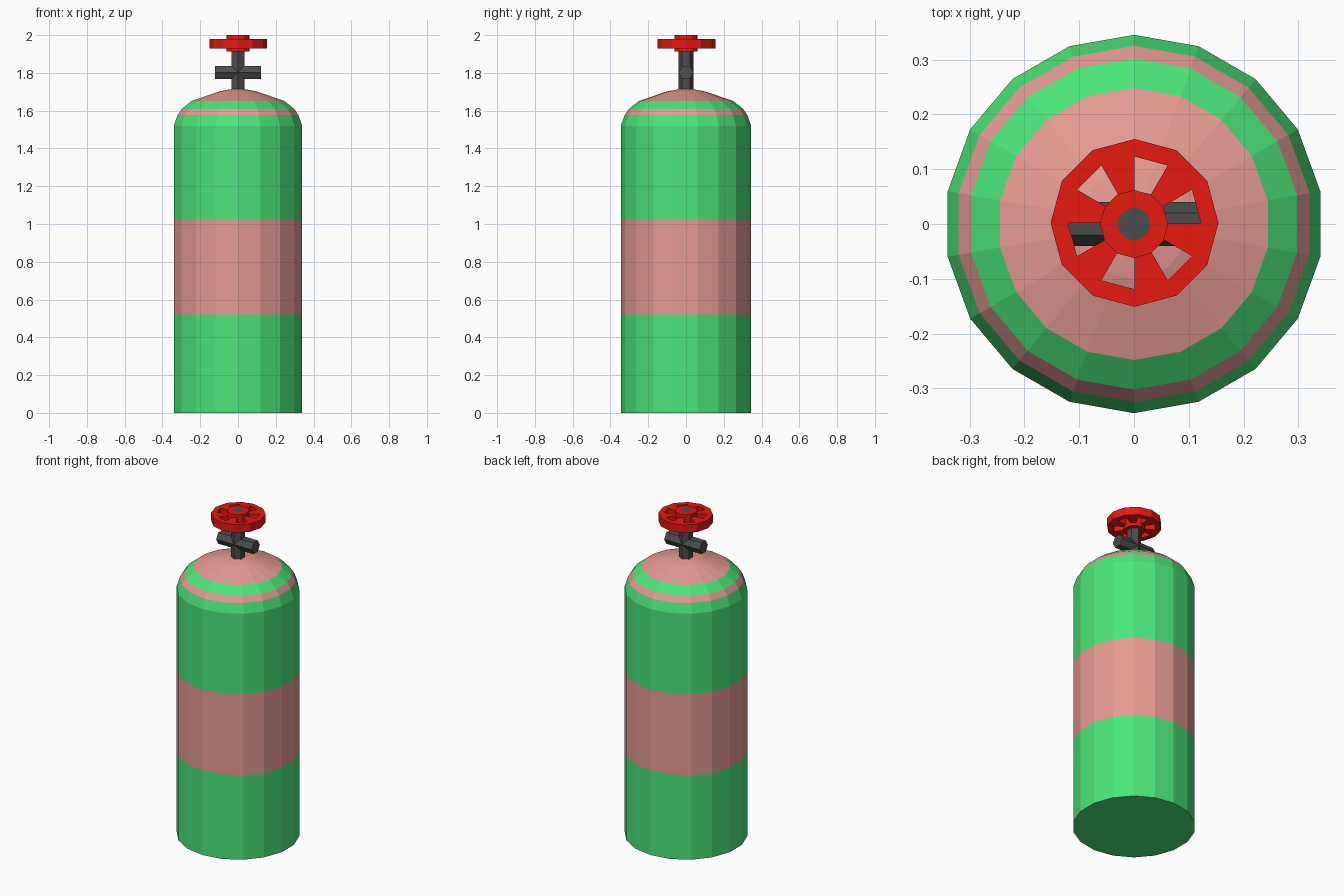
import bpy, bmesh
from math import sin, cos, pi, radians

if "Cube" in bpy.data.objects:
    bpy.data.objects.remove(bpy.data.objects["Cube"])


def material(name, rgb):
    m = bpy.data.materials.new(name)
    m.diffuse_color = (*rgb, 1)
    m.use_nodes = True
    m.node_tree.nodes["Principled BSDF"].inputs["Base Color"].default_value = m.diffuse_color
    return m


GREEN = material("green_paint", (0.07, 0.79, 0.19))
PINK = material("pink_paint", (0.79, 0.33, 0.29))
RED = material("red_paint", (0.79, 0.01, 0.005))
DARK = material("dark_metal", (0.075, 0.075, 0.075))


def finish(name, bm, mats):
    bmesh.ops.recalc_face_normals(bm, faces=bm.faces)
    me = bpy.data.meshes.new(name)
    bm.to_mesh(me)
    bm.free()
    for m in mats:
        me.materials.append(m)
    ob = bpy.data.objects.new(name, me)
    bpy.context.collection.objects.link(ob)
    return ob


def lathe(name, profile, sides, mats, bands, caps=(0, 0)):
    """Stack rings of (radius, z) with a corner on the y axis; bands = material per strip."""
    bm = bmesh.new()
    rings = [[bm.verts.new((r * sin(2 * pi * i / sides), r * cos(2 * pi * i / sides), z))
              for i in range(sides)] for r, z in profile]
    for a, b, mat in zip(rings, rings[1:], bands):
        for i in range(sides):
            j = (i + 1) % sides
            bm.faces.new((a[i], a[j], b[j], b[i])).material_index = mat
    bm.faces.new(rings[0]).material_index = caps[0]
    bm.faces.new(rings[-1]).material_index = caps[1]
    return finish(name, bm, mats)


# Tank: striped cylinder with a rounded shoulder and shallow dome
lathe("tank",
      [(0.345, 0), (0.345, 0.522), (0.345, 1.023), (0.345, 1.52), (0.325, 1.577),
       (0.302, 1.61), (0.248, 1.652), (0.10, 1.702), (0.03, 1.715)],
      18, [GREEN, PINK], [0, 1, 0, 0, 1, 0, 1, 1], (0, 1))

# Valve stem and cross pipe, both hexagonal
lathe("valve_stem", [(0.04, 1.69), (0.04, 1.93)], 6, [DARK], [0])
pipe = lathe("valve_cross_pipe", [(0.04, -0.121), (0.04, 0.121)], 6, [DARK], [0])
pipe.rotation_euler = (0, radians(90), 0)
pipe.location = (0, 0, 1.803)

# Handwheel hub with a dark spindle end
lathe("handwheel_hub",
      [(0.062, 1.912), (0.062, 2.0), (0.03, 2.0)],
      12, [RED, DARK], [0, 0], (0, 1))

# Handwheel rim and six spokes: ring of 12 sectors, every other one open
bm = bmesh.new()
radii = (0.058, 0.121, 0.153)
grid = [[[bm.verts.new((r * sin(i * pi / 6), r * cos(i * pi / 6), z)) for i in range(12)]
         for r in radii] for z in (1.93, 1.98)]
low, high = grid
for i in range(12):
    j = (i + 1) % 12
    for k in (0, 1):
        if k == 0 and i % 2 == 0:
            continue
        for g in grid:
            bm.faces.new((g[k][i], g[k][j], g[k + 1][j], g[k + 1][i]))
    bm.faces.new((low[2][i], low[2][j], high[2][j], high[2][i]))
    # walls of each opening
    bm.faces.new((low[0][i], low[1][i], high[1][i], high[0][i]))
    if i % 2 == 0:
        bm.faces.new((low[1][i], low[1][j], high[1][j], high[1][i]))
wheel = finish("handwheel", bm, [RED])
wheel.location = (0.001, 0.002, 0)
